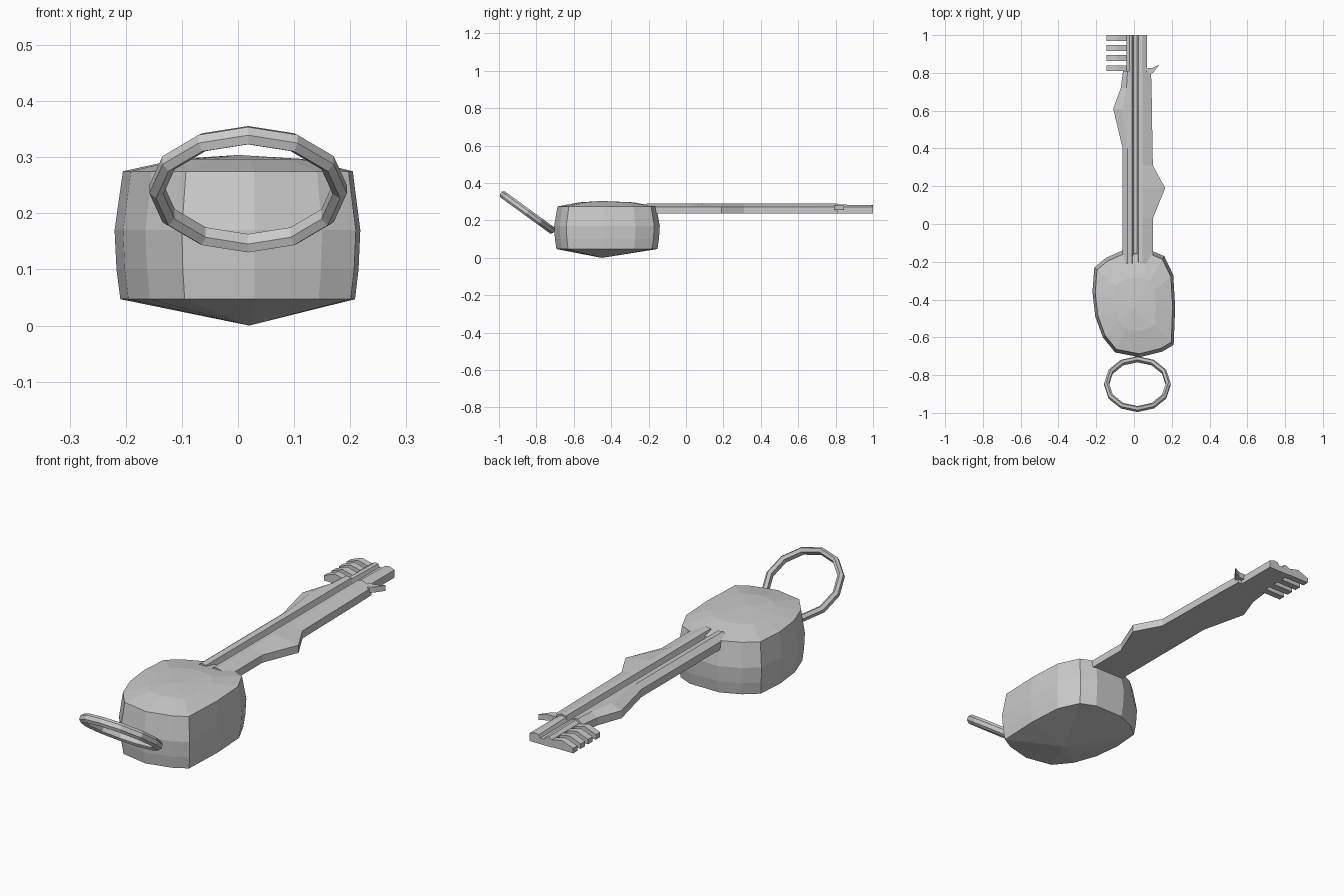
import bpy, bmesh, math

if "Cube" in bpy.data.objects:
    bpy.data.objects.remove(bpy.data.objects["Cube"])


def make_object(name, bm):
    bmesh.ops.recalc_face_normals(bm, faces=bm.faces)
    mesh = bpy.data.meshes.new(name)
    bm.to_mesh(mesh)
    bm.free()
    obj = bpy.data.objects.new(name, mesh)
    bpy.context.collection.objects.link(obj)
    return obj


def loft(bm, rings, cap_start=True, cap_end=True):
    """Skin a list of equally long closed point loops."""
    loops = [[bm.verts.new(p) for p in ring] for ring in rings]
    n = len(loops[0])
    for a, b in zip(loops, loops[1:]):
        for i in range(n):
            j = (i + 1) % n
            bm.faces.new((a[i], a[j], b[j], b[i]))
    if cap_start:
        bm.faces.new(loops[0][::-1])
    if cap_end:
        bm.faces.new(loops[-1])
    return loops


def fan(bm, loop, point):
    tip = bm.verts.new(point)
    for i, v in enumerate(loop):
        bm.faces.new((v, loop[(i + 1) % len(loop)], tip))


# Key head: faceted lump lofted upward from its plan outline
outline = [(-.21, -.23), (-.15, -.18), (-.06, -.14), (.09, -.14), (.16, -.17),
           (.208, -.27), (.218, -.44), (.21, -.64), (.15, -.675), (.03, -.705),
           (-.10, -.68), (-.165, -.60), (-.205, -.49), (-.22, -.36)]
cx, cy = 0.01, -0.43
layers = [(.047, .955), (.10, .985), (.17, 1.0), (.275, .935), (.297, .5)]
bm = bmesh.new()
rings = []
for z, s in layers:
    rings.append([(cx + (x - cx) * s, cy + (y - cy) * s, z) for x, y in outline])
loops = loft(bm, rings, False, False)
fan(bm, loops[0], (.02, -.45, 0))
fan(bm, loops[-1], (0, -.45, .304))
make_object("key_head", bm)

# Shaft: grooved section swept along y, with a bump on each edge
stations = [(-.21, -.06, .10), (.03, -.06, .10), (.19, -.06, .165),
            (.31, -.06, .10), (.40, -.06, .098), (.61, -.11, .095),
            (.72, -.07, .093), (.81, -.058, .09)]


def section(y, left, right, drop=0):
    shift = (left + .06) * .5
    pts = [(left, .238), (left, .272), (-.035 + shift, .291 - drop),
           (-.01, .288 - drop), (-.003, .265), (.017, .265),
           (.024, .288 - drop), (.046, .291 - drop), (right, .272), (right, .238)]
    return [(x, y, z) for x, z in pts]


bm = bmesh.new()
loft(bm, [section(*s) for s in stations])
make_object("shaft", bm)

# Narrower tip of the shaft
bm = bmesh.new()
loft(bm, [section(.81, -.04, .07, .006), section(1.0, -.04, .07, .01)])
make_object("shaft_tip", bm)

# Four comb teeth with a ridged top
bm = bmesh.new()
tooth = [(-.145, .24), (-.145, .262), (-.09, .283), (-.035, .27), (-.035, .24)]
for y0, y1 in ((.81, .84), (.863, .895), (.917, .947), (.97, 1.0)):
    loft(bm, [[(x, y, z) for x, z in tooth] for y in (y0, y1)])
make_object("teeth", bm)

# Small barb beside the tip
bm = bmesh.new()
barb = [(.06, .825), (.085, .79), (.105, .805), (.135, .845), (.095, .825)]
loft(bm, [[(x, y, z) for x, y in barb] for z in (.255, .28)])
make_object("barb", bm)

# Key ring: twelve-sided band, deeper than it is wide, tilted upward
bm = bmesh.new()
rings = []
band = [(.176, -.009), (.176, .009), (.164, .02), (.151, .011),
        (.151, -.011), (.164, -.02)]
for i in range(12):
    a = 2 * math.pi * i / 12
    rings.append([(r * math.cos(a), r * math.sin(a), h) for r, h in band])
loops = loft(bm, rings, False, False)
for i in range(6):
    j = (i + 1) % 6
    bm.faces.new((loops[-1][i], loops[-1][j], loops[0][j], loops[0][i]))
ring = make_object("key_ring", bm)
ring.rotation_euler = (math.radians(-36), 0, 0)
ring.location = (.018, -.848, .243)
